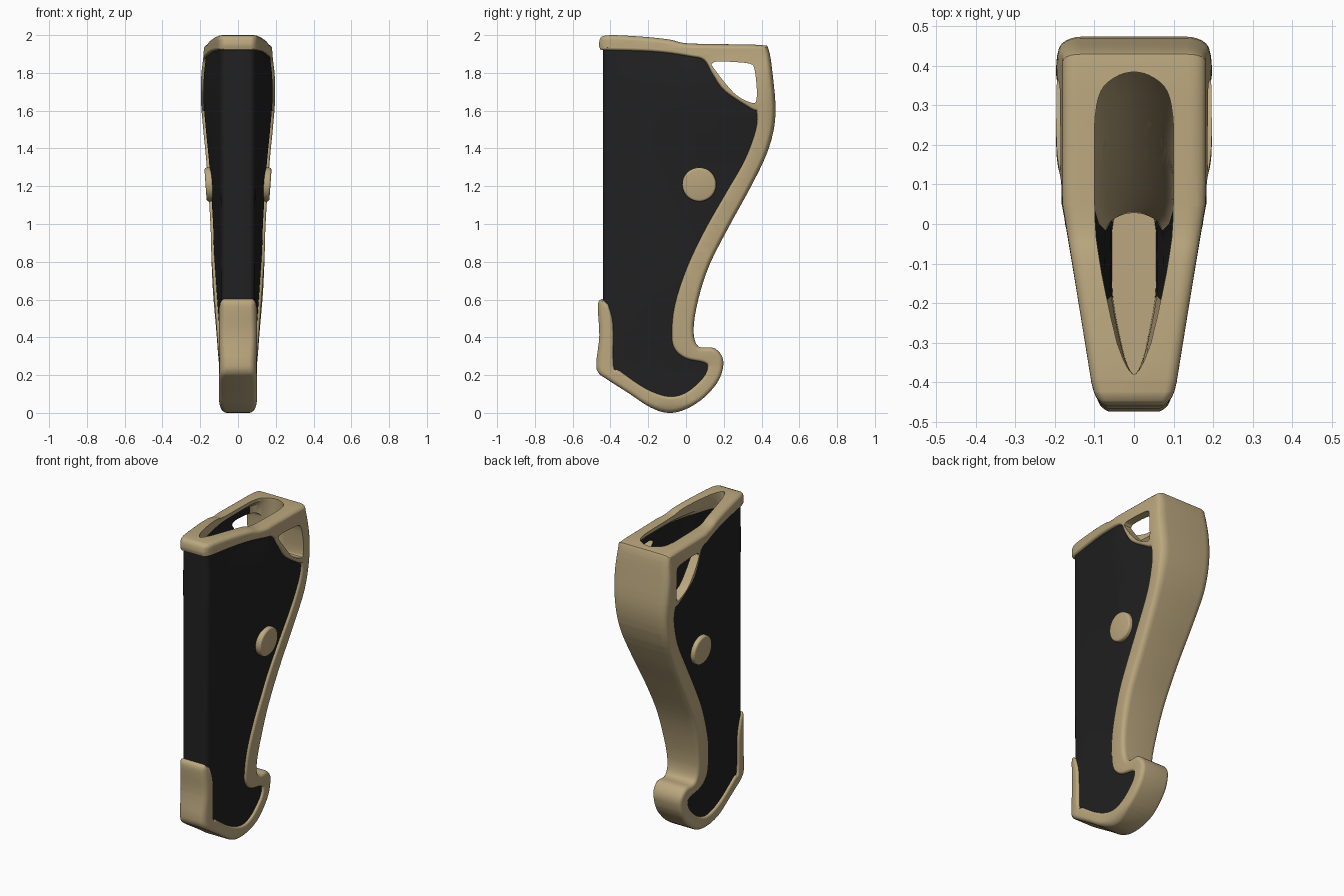
import bpy, bmesh, math
from mathutils import Vector

cube = bpy.data.objects.get("Cube")
if cube:
    bpy.data.objects.remove(cube, do_unlink=True)


def material(name, rgb):
    mat = bpy.data.materials.new(name)
    mat.use_nodes = True
    mat.diffuse_color = (*rgb, 1)
    bsdf = mat.node_tree.nodes["Principled BSDF"]
    bsdf.inputs["Base Color"].default_value = (*rgb, 1)
    bsdf.inputs["Roughness"].default_value = 0.6
    return mat


TAN = material("tan", (0.50, 0.39, 0.21))
BLACK = material("black", (0.015, 0.015, 0.015))
BASE = 0.1  # half width before the taper is applied


def smooth(points, steps=4):
    """Catmull-Rom samples along an open path."""
    pts = [Vector(p) for p in points]
    pts = [pts[0]] + pts + [pts[-1]]
    out = []
    for a, b, c, d in zip(pts, pts[1:], pts[2:], pts[3:]):
        for i in range(steps):
            t = i / steps
            out.append(0.5 * (2 * b + (c - a) * t + (2 * a - 5 * b + 4 * c - d) * t ** 2
                              + (3 * b - a - 3 * c + d) * t ** 3))
    return out + [pts[-1]]


def lookup(table, v):
    """Linear interpolation in a sorted table."""
    if v <= table[0][0]:
        return table[0][1]
    for (a, fa), (b, fb) in zip(table, table[1:]):
        if v <= b:
            return fa + (fb - fa) * (v - a) / (b - a)
    return table[-1][1]


def clamp(v):
    return min(max(v, 0), 1)


BACK_WIDTH = smooth([(0.25, 0.1), (0.4, 0.113), (0.6, 0.13), (0.8, 0.14), (1.0, 0.146), (1.3, 0.165),
                     (1.5, 0.184), (1.65, 0.196), (1.78, 0.195), (1.9, 0.182), (2.0, 0.18)])


def half_width(y, z):
    """Narrow at the front, wide at the back, rounded off at nose, spine and toe."""
    width = 0.1 + (lookup(BACK_WIDTH, z) - 0.1) * clamp((y + 0.45) / 0.5)
    nose = 1 - 0.22 * clamp((-0.4 - y) / 0.075) ** 2
    spine = 1 - 0.1 * clamp((y - 0.4) / 0.075) ** 2
    toe = 1 - 0.22 * clamp((0.07 - z) / 0.07) ** 2
    return width * nose * spine * toe


def add_object(name, bm, mats):
    bmesh.ops.recalc_face_normals(bm, faces=bm.faces[:])
    mesh = bpy.data.meshes.new(name)
    bm.to_mesh(mesh)
    bm.free()
    for m in mats:
        mesh.materials.append(m)
    obj = bpy.data.objects.new(name, mesh)
    bpy.context.collection.objects.link(obj)
    return obj


def apply(obj, mod):
    bpy.context.view_layer.objects.active = obj
    bpy.ops.object.modifier_apply(modifier=mod.name)


def prism(outline, half, weights):
    """Side outline extruded across x, with a bevel weight per outline edge."""
    bm = bmesh.new()
    layer = bm.edges.layers.float.new("bevel_weight_edge")
    sides = [[bm.verts.new((x, p[0], p[1])) for p in outline] for x in (-half, half)]
    left, right = sides
    for side in sides:
        bm.faces.new(side)
    for i, weight in enumerate(weights):
        j = (i + 1) % len(outline)
        bm.faces.new((left[i], left[j], right[j], right[i]))
        for side in sides:
            bm.edges.get((side[i], side[j]))[layer] = weight
    return bm


def tapered_part(name, outline, weights, mat, bevel, recess):
    obj = add_object(name, prism(outline, BASE, weights), [mat])
    mod = obj.modifiers.new("round", 'BEVEL')
    mod.limit_method, mod.width, mod.segments = 'WEIGHT', bevel, 5
    mod.use_clamp_overlap = False
    apply(obj, mod)
    bm = bmesh.new()
    bm.from_mesh(obj.data)
    bmesh.ops.triangulate(bm, faces=[f for f in bm.faces if len(f.verts) > 4])
    # slice into a grid so the flat sides can follow the taper
    cuts = [((0, 0, i * 0.05), (0, 0, 1)) for i in range(4, 40)]
    cuts += [((0, y, 0), (0, 1, 0)) for y in
             (-0.45, -0.425, -0.4, -0.3, -0.15, 0, 0.05, 0.2, 0.4, 0.425, 0.45)]
    cuts += [((0, 0, z), (0, 0, 1)) for z in (0.02, 0.045, 0.07)]
    for co, no in cuts:
        bmesh.ops.bisect_plane(bm, geom=bm.verts[:] + bm.edges[:] + bm.faces[:],
                               plane_co=co, plane_no=no, dist=0.0005)
    for v in bm.verts:
        v.co.x *= (half_width(v.co.y, v.co.z) - recess) / BASE
    bmesh.ops.recalc_face_normals(bm, faces=bm.faces[:])
    bm.to_mesh(obj.data)
    bm.free()
    return obj


def cut(obj, cutter):
    mod = obj.modifiers.new("cut", 'BOOLEAN')
    mod.operation, mod.solver, mod.object = 'DIFFERENCE', 'EXACT', cutter
    mod.use_self = True
    mod.material_mode = 'TRANSFER'
    apply(obj, mod)


# Frame outline: collar top, back spine, hook, toe and front guard
outer = smooth([(-.455, 1.925), (-.46, 1.96), (-.428, 1.998), (-.25, 1.993), (-.09, 1.977), (0, 1.957),
                (.2, 1.952), (.4, 1.947), (.437, 1.925), (.459, 1.79), (.474, 1.58), (.438, 1.4), (.35, 1.21),
                (.235, 1.0), (.125, .785), (.065, .6), (.04, .44), (.065, .352), (.15, .343),
                (.197, .28), (.177, .18), (.1, .085), (0, .02), (-.095, 0), (-.19, .03), (-.3, .102),
                (-.425, .182), (-.464, .213), (-.475, .265), (-.459, .41), (-.467, .57), (-.445, .603)])
# Edge between the frame and the side panel
inner = smooth([(-.412, .575), (-.386, .47), (-.383, .25), (-.35, .222), (-.215, .13), (-.095, .087),
                (0, .107), (.09, .185), (.115, .245), (.09, .268), (0, .288), (-.058, .335),
                (-.075, .41), (-.06, .57), (.005, .77), (.1, .97), (.205, 1.155), (.31, 1.34),
                (.368, 1.5), (.372, 1.59), (.345, 1.607), (.205, 1.7), (.14, 1.79), (.095, 1.865),
                (.02, 1.885), (-.11, 1.905), (-.245, 1.915), (-.44, 1.92)])
weights = [1] * len(outer) + [0.6] * len(inner)
frame = tapered_part("tan_frame", outer + inner, weights, TAN, 0.024, 0)

# Body panel, grown slightly so it tucks under the frame
grown = []
for i in range(len(inner)):
    t = (inner[min(i + 1, len(inner) - 1)] - inner[max(i - 1, 0)]).normalized()
    grown.append(inner[i] + Vector((t.y, -t.x)) * 0.02)
grown = [p for p in grown[4:-1] if p.x > -0.43]
panel = grown + [Vector((-.44, 1.94)), Vector((-.44, .54))]
body = tapered_part("black_body", panel, [0] * len(grown) + [1, 0], BLACK, 0.025, 0.014)

# Cavity: pointed at the front, round at the back, wider below the collar lip
TIP = -.38
half_section = smooth([(0, 0), (.015, .014), (.1, .042), (.27, .072), (.4, .09), (.52, .099), (.8, .1),
                       (.863, .097), (.915, .09), (.954, .075), (.98, .05), (.995, .025), (1, 0)], 2)
section = half_section + [Vector((p.x, -p.y)) for p in half_section[-2:0:-1]]
# height, back end and width factor of each level
levels = [(2.1, .385, 1), (1.93, .385, 1), (1.9, .385, 1.35), (1.6, .385, 1.4), (1.4, .33, 1.25),
          (1.2, .245, 1.12), (1.0, .165, 1.1), (.8, .09, 1.06), (.6, .048, .94), (.45, .028, .75),
          (.28, .06, .6), (.2, .05, .56)]
bm = bmesh.new()
rings = [[bm.verts.new((p.y * k, TIP + p.x * (back - TIP), z)) for p in section] for z, back, k in levels]
for n, (upper, lower) in enumerate(zip(rings, rings[1:])):
    back = (levels[n][1] + levels[n + 1][1]) / 2
    for i in range(len(section)):
        j = (i + 1) % len(section)
        f = bm.faces.new((upper[i], upper[j], lower[j], lower[i]))
        mid = f.calc_center_median()
        # the side walls inside the panel are black, the low front is tan
        if mid.z < 1.9 and mid.y - TIP < 0.9 * (back - TIP) and (mid.z > 0.8 or mid.y > -0.18):
            f.material_index = 1
bm.faces.new(rings[0])
bm.faces.new(rings[-1])
cavity = add_object("cavity_cutter", bm, [TAN, BLACK])

# Lanyard window through both sides
window_path = smooth([(.135, 1.845), (.16, 1.86), (.25, 1.858), (.34, 1.848), (.362, 1.82), (.373, 1.74),
                      (.374, 1.665), (.355, 1.64), (.27, 1.68), (.2, 1.755), (.14, 1.835)])
window = add_object("window_cutter", prism(window_path, 0.3, [0] * len(window_path)), [TAN])

for part in (frame, body):
    cut(part, cavity)
cut(frame, window)
for cutter in (cavity, window):
    bpy.data.objects.remove(cutter, do_unlink=True)

# Round side buttons, leaning with the taper
parts = [frame, body]
for side, label in ((1, "left"), (-1, "right")):
    bm = bmesh.new()
    bmesh.ops.create_cone(bm, cap_ends=True, segments=48, radius1=.09, radius2=.09, depth=.05)
    rim = [e for e in bm.edges if all(v.co.z > 0 for v in e.verts)]
    bmesh.ops.bevel(bm, geom=rim, offset=.012, segments=3, profile=0.5, affect='EDGES')
    button = add_object(label + "_button", bm, [TAN])
    button.location = (side * 0.147, 0.07, 1.21)
    button.rotation_euler = (0, side * math.radians(94), 0)
    parts.append(button)

bpy.ops.object.select_all(action='DESELECT')
for part in parts:
    part.select_set(True)
bpy.context.view_layer.objects.active = frame
bpy.ops.object.shade_smooth_by_angle(angle=math.radians(35))
